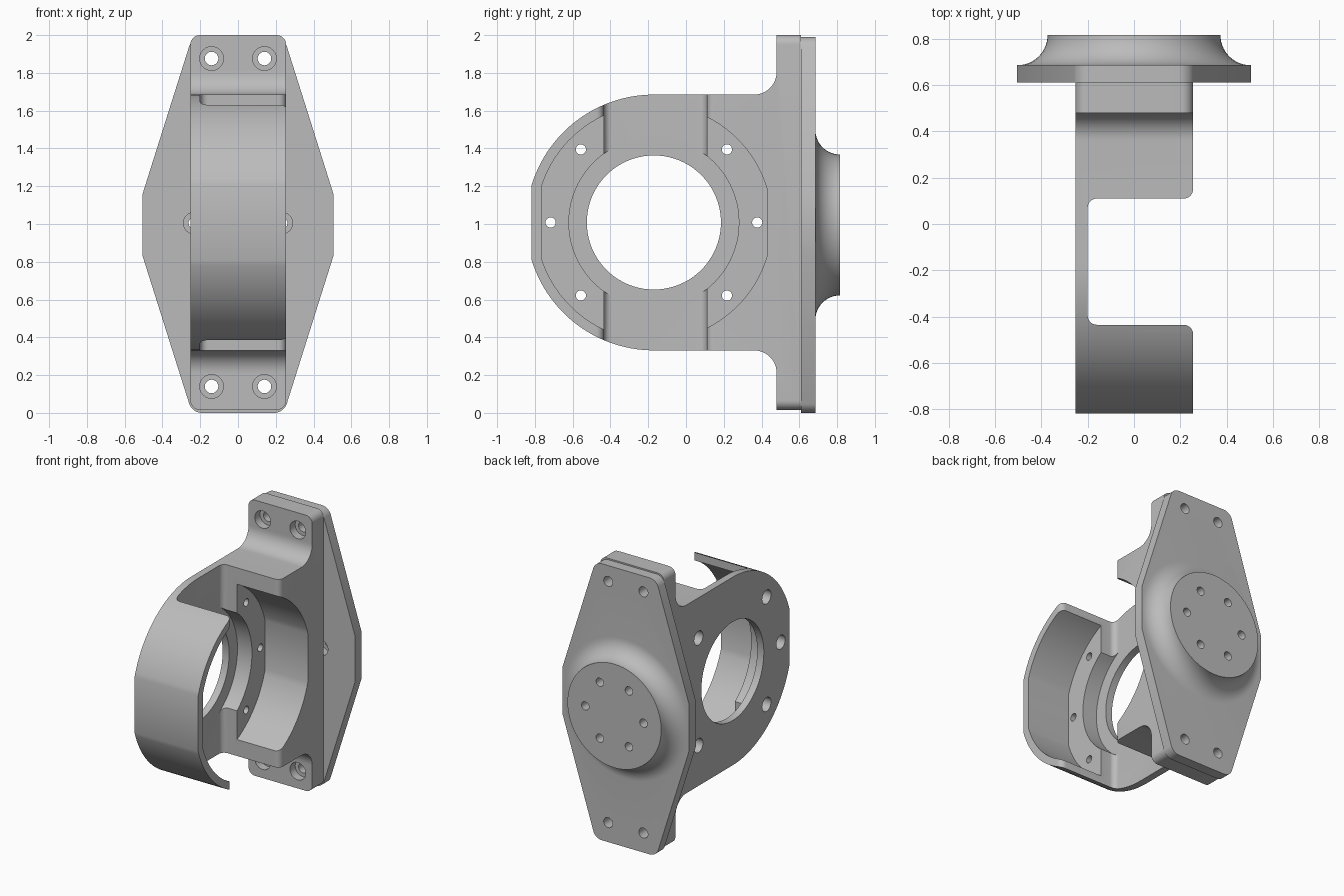
import bpy, bmesh, math
from math import cos, sin, pi, radians

if "Cube" in bpy.data.objects:
    bpy.data.objects.remove(bpy.data.objects["Cube"])

HY, HZ = -0.17, 1.008      # centre of the hub
PZ = 0.995                 # centre height of the mounting plate
X0, X1 = -0.252, 0.255     # bracket width

grey = bpy.data.materials.new("plain grey")
grey.diffuse_color = (0.5, 0.5, 0.5, 1)
grey.use_nodes = True
grey.node_tree.nodes["Principled BSDF"].inputs["Base Color"].default_value = grey.diffuse_color


def finish(name, bm):
    bmesh.ops.recalc_face_normals(bm, faces=bm.faces)
    me = bpy.data.meshes.new(name)
    bm.to_mesh(me)
    bm.free()
    ob = bpy.data.objects.new(name, me)
    bpy.context.collection.objects.link(ob)
    me.materials.append(grey)
    return ob


def prism(name, pts, axis, a, b):
    """Extrude a closed 2D outline along an axis from a to b."""
    place = {'X': lambda p, d: (d, p[0], p[1]),
             'Y': lambda p, d: (p[0], d, p[1]),
             'Z': lambda p, d: (p[0], p[1], d)}[axis]
    bm = bmesh.new()
    lo = [bm.verts.new(place(p, a)) for p in pts]
    hi = [bm.verts.new(place(p, b)) for p in pts]
    bm.faces.new(lo)
    bm.faces.new(hi)
    n = len(pts)
    for i in range(n):
        j = (i + 1) % n
        bm.faces.new((lo[i], lo[j], hi[j], hi[i]))
    return finish(name, bm)


def arc(cx, cy, r, a0, a1, n):
    return [(cx + r * cos(radians(a0 + (a1 - a0) * i / n)),
             cy + r * sin(radians(a0 + (a1 - a0) * i / n))) for i in range(n + 1)]


def circle(cx, cy, r, n=32):
    return arc(cx, cy, r, 0, 360, n)[:-1]


def boolean(ob, tool, op='DIFFERENCE'):
    mod = ob.modifiers.new("cut", 'BOOLEAN')
    mod.operation, mod.solver, mod.object = op, 'EXACT', tool
    dg = bpy.context.evaluated_depsgraph_get()
    me = bpy.data.meshes.new_from_object(ob.evaluated_get(dg))
    ob.modifiers.clear()
    ob.data = me
    bpy.data.objects.remove(tool)


def round_edges(ob, test, offset):
    """Round the edges whose two end points pass the test."""
    bm = bmesh.new()
    bm.from_mesh(ob.data)
    edges = [e for e in bm.edges if all(test(v.co) for v in e.verts)
             and abs(e.verts[0].co.y - e.verts[1].co.y) > 0.05]
    bmesh.ops.bevel(bm, geom=edges, offset=offset, segments=8,
                    profile=0.5, affect='EDGES')
    bm.to_mesh(ob.data)
    bm.free()


# Bracket: side outline of hub and flange, upper half then mirrored
a_flat = math.degrees(math.acos(-0.645 / 0.675))
upper = [(0.61, HZ + 0.992), (0.48, HZ + 0.992)]
upper += arc(0.36, HZ + 0.797, 0.12, 0, -90, 12)
upper += arc(HY, HZ, 0.677, 90, a_flat, 28)
outline = upper + [(y, 2 * HZ - z) for y, z in reversed(upper)]
bracket = prism("bracket", outline, 'X', X0, X1)
round_edges(bracket, lambda c: abs(c.z - HZ) > 0.98, 0.05)

# Bearing pocket: round, with flat front and back
a_l = math.degrees(math.acos(-0.595 / 0.625))
a_r = math.degrees(math.acos(0.6 / 0.625))
pocket = arc(HY, HZ, 0.625, a_r, a_l, 40)
pocket += [(y, 2 * HZ - z) for y, z in reversed(pocket)]
boolean(bracket, prism("pocket_cutter", pocket, 'X', -0.085, 0.5))

# Recessed seat ring and centre bore
boolean(bracket, prism("seat_cutter", circle(HY, HZ, 0.45, 80), 'X', -0.2, 0.5))
boolean(bracket, prism("bore_cutter", circle(HY, HZ, 0.355, 80), 'X', -0.5, 0.5))

# Vertical slot with rounded floor corners and rounded lips
r = 0.04
slot = [(0.4, 0.11 + r)] + arc(X1 - r, 0.11 + r, r, 0, -90, 6)
slot += arc(-0.2 + r, 0.11 - r, r, 90, 180, 6)
slot += arc(-0.2 + r, -0.435 + r, r, 180, 270, 6)
slot += arc(X1 - r, -0.435 - r, r, 90, 0, 6) + [(0.4, -0.435 - r)]
boolean(bracket, prism("slot_cutter", slot, 'Z', -0.5, 2.5))

# Hub screw holes, counterbored from the outer face
for deg in (0, 45, 135, 180, 225, 315):
    y, z = HY + 0.547 * cos(radians(deg)), HZ + 0.547 * sin(radians(deg))
    boolean(bracket, prism("hole_cutter", circle(y, z, 0.027, 24), 'X', -0.5, 0.0))
    boolean(bracket, prism("bore_cutter", circle(y, z, 0.05, 24), 'X', -0.5, -0.17))

# Mounting plate: stretched hexagon with rounded ends
half = [(0.505, PZ - 0.165), (0.505, PZ + 0.165), (0.243, PZ + 0.995)]
hexagon = half + [(-x, z) for x, z in reversed(half)]
hexagon += [(-0.243, PZ - 0.995), (0.243, PZ - 0.995)]
plate = prism("mounting_plate", hexagon, 'Y', 0.61, 0.685)
round_edges(plate, lambda c: abs(c.z - PZ) > 0.98, 0.05)

# Round boss with a concave flare, turned around the y axis
flare = [(0.503, 0.65)] + arc(0.503, 0.815, 0.13, 270, 180, 14)
bm = bmesh.new()
N = 72
rings = [[bm.verts.new((rad * cos(2 * pi * i / N), y, PZ + rad * sin(2 * pi * i / N)))
          for i in range(N)] for rad, y in flare]
for a, b in zip(rings, rings[1:]):
    for i in range(N):
        j = (i + 1) % N
        bm.faces.new((a[i], a[j], b[j], b[i]))
bm.faces.new(rings[0])
bm.faces.new(rings[-1])
boolean(plate, finish("boss", bm), 'UNION')

# Boss screw holes, with head recesses in the plate front
for k in range(6):
    x, z = 0.232 * cos(k * pi / 3), PZ + 0.01 + 0.232 * sin(k * pi / 3)
    boolean(plate, prism("hole_cutter", circle(x, z, 0.03, 24), 'Y', 0.5, 1.0))
    boolean(plate, prism("head_cutter", circle(x, z, 0.057, 24), 'Y', 0.5, 0.7))

# Flange screw holes through bracket and plate, counterbored at the front
for x in (-0.14, 0.14):
    for z in (HZ - 0.868, HZ + 0.868):
        for ob in (bracket, plate):
            boolean(ob, prism("hole_cutter", circle(x, z, 0.036, 24), 'Y', 0.45, 1.0))
        boolean(bracket, prism("head_cutter", circle(x, z, 0.063, 24), 'Y', 0.4, 0.54))

# Smooth shading on curved walls, sharp edges kept
for ob in (bracket, plate):
    bpy.ops.object.select_all(action='DESELECT')
    ob.select_set(True)
    bpy.context.view_layer.objects.active = ob
    bpy.ops.object.shade_smooth_by_angle(angle=radians(30))
